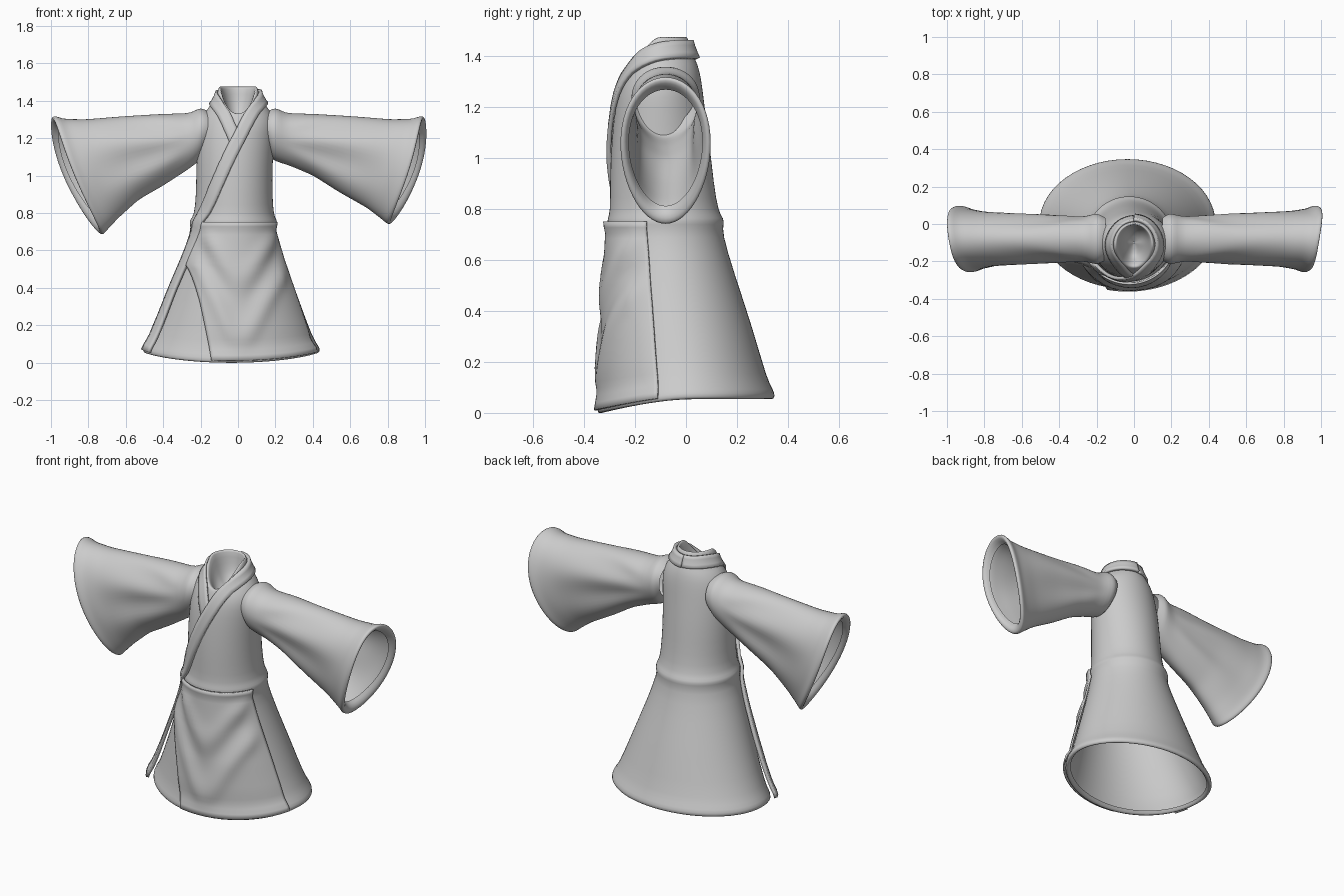
import bpy, math
from mathutils import Vector
from mathutils.bvhtree import BVHTree

if "Cube" in bpy.data.objects:
    bpy.data.objects.remove(bpy.data.objects["Cube"])

SEG = 28


def make(name, verts, faces, subsurf=0, thick=0):
    me = bpy.data.meshes.new(name)
    me.from_pydata([tuple(v) for v in verts], [], faces)
    me.polygons.foreach_set("use_smooth", [True] * len(faces))
    ob = bpy.data.objects.new(name, me)
    bpy.context.collection.objects.link(ob)
    if thick:
        m = ob.modifiers.new("thickness", 'SOLIDIFY')
        m.thickness, m.offset = thick, 0
    if subsurf:
        m = ob.modifiers.new("smooth", 'SUBSURF')
        m.levels = m.render_levels = subsurf
    return ob


def grid(name, rows, closed=False, flip=False, **kw):
    n = len(rows[0])
    faces = []
    for i in range(len(rows) - 1):
        for j in range(n if closed else n - 1):
            k = (j + 1) % n
            f = (i * n + j, i * n + k, (i + 1) * n + k, (i + 1) * n + j)
            faces.append(f[::-1] if flip else f)
    return make(name, [p for r in rows for p in r], faces, **kw)


# robe body: z, centre x, radius x, centre y, radius y, dip at the front
SKIRT = [
    (.070, -.035, .445, 0, .32, .05), (.048, -.035, .462, 0, .337, .057),
    (.062, -.035, .48, 0, .354, .057), (.092, -.035, .470, 0, .345, .05),
    (.125, -.035, .440, -.005, .327, .04), (.33, -.03, .36, -.03, .295, 0),
    (.55, -.03, .28, -.06, .25, 0), (.71, -.025, .225, -.08, .222, 0),
    (.74, -.025, .236, -.08, .231, 0), (.765, -.025, .234, -.08, .229, 0)]
TORSO = [
    (.785, -.022, .214, -.085, .214, 0), (.9, -.02, .205, -.095, .205, 0),
    (1.05, -.02, .205, -.1, .195, 0), (1.2, -.01, .205, -.103, .177, 0),
    (1.28, 0, .2, -.1, .165, .02), (1.35, 0, .175, -.1, .153, .06),
    (1.39, 0, .135, -.105, .141, .08), (1.43, 0, .112, -.11, .126, .1),
    (1.48, 0, .105, -.11, .117, .15), (1.475, 0, .092, -.11, .105, .15),
    (1.40, 0, .075, -.1, .09, .11), (1.32, 0, .05, -.1, .065, .06),
    (1.28, 0, .004, -.1, .004, 0)]


def ring_point(r, a, off=0):
    z, cx, rx, cy, ry, dip = r
    f = max(0, -math.sin(a)) ** 1.5
    return Vector((cx + (rx + off) * math.cos(a), cy + (ry + off) * math.sin(a), z - dip * f))


body = grid("robe_body", [[ring_point(r, 2 * math.pi * j / SEG) for j in range(SEG)]
                          for r in SKIRT + TORSO], closed=True, subsurf=1)
bpy.context.view_layer.update()
tree = BVHTree.FromObject(body, bpy.context.evaluated_depsgraph_get())


# front skirt panel overlapping the skirt, with swagged folds
def skirt_ring(z):
    rs = SKIRT[2:]
    for a, b in zip(rs, rs[1:]):
        if a[0] <= z <= b[0]:
            t = (z - a[0]) / (b[0] - a[0])
            return [u + (v - u) * t for u, v in zip(a, b)]
    return rs[-1]


rows = []
for i in range(31):
    z = .066 + .685 * i / 30
    r = skirt_ring(z)
    if z > .52:
        left = -.27 + .07 * (z - .52) / .23
    else:
        left = -.27 + .13 * ((.52 - z) / .46) ** .7
    a0 = -math.acos(max(-.95, (left - r[1]) / r[2]))
    row = []
    for j in range(37):
        a = a0 + (-.32 - a0) * j / 36
        x = r[1] + r[2] * math.cos(a)
        fold = 0
        for base, amp in ((.16, .014), (.32, -.007), (.46, .012)):
            d = z - base - 1.9 * (math.hypot(x - .01, .06) - .06)
            fold += amp * math.exp(-(d / .08) ** 2)
        fade = min(1, j / 6, (36 - j) / 6, max(0, .74 - z) / .1, (z - .06) / .1)
        row.append(ring_point(r, a, .010 + fold * fade - .006 * max(0, .2 - z) / .13))
    rows.append(row)
grid("front_panel", rows, thick=.010)


# collar bands laid over the body surface
def band(name, pts, width, lift, thick, tail_lift=0):
    pts = [Vector(p) for p in pts]
    path = [a.lerp(b, k / 5) for a, b in zip(pts, pts[1:]) for k in range(5)] + [pts[-1]]
    for _ in range(4):
        path = [path[0]] + [(path[i - 1] + path[i] * 2 + path[i + 1]) / 4
                            for i in range(1, len(path) - 1)] + [path[-1]]
    rows = []
    for i, c in enumerate(path):
        t = (path[min(i + 1, len(path) - 1)] - path[max(i - 1, 0)]).normalized()
        loc, n, _, _ = tree.find_nearest(c)
        side = n.cross(t).normalized()
        row = []
        for k in (-1, -.4, .4, 1):
            q, m, _, _ = tree.find_nearest(loc + n * .02 + side * k * width / 2)
            row.append(q + m * (lift + tail_lift * max(0, .55 - c.z) / .5))
        rows.append(row)
    return grid(name, rows, thick=thick)


band("under_lapel", [(0, .05, 1.43), (-.07, .03, 1.43), (-.13, -.04, 1.43), (-.13, -.12, 1.41),
                     (-.085, -.22, 1.35), (-.04, -.28, 1.25), (0, -.3, 1.16)], .07, .007, .012)
band("long_collar", [(0, .05, 1.43), (.07, .03, 1.43), (.13, -.04, 1.43), (.125, -.12, 1.41),
                     (.075, -.23, 1.34), (.01, -.29, 1.21), (-.05, -.31, 1.1), (-.1, -.3, .99),
                     (-.155, -.28, .87), (-.21, -.22, .75), (-.265, -.2, .62), (-.35, -.16, .4),
                     (-.43, -.16, .2), (-.49, -.16, .06)], .072, .012, .018, .024)

# wide sleeves: top x, top z, left bottom x, z, right bottom x, z, half depth
SLEEVE = [
    (.15, 1.34, .16, 1.13, .16, 1.13, .115), (.185, 1.358, .2, 1.09, .18, 1.09, .135),
    (.21, 1.362, .215, 1.07, .20, 1.075, .135), (.25, 1.335, .27, 1.03, .27, 1.055, .12),
    (.42, 1.330, .40, .945, .40, 1.0, .124), (.62, 1.318, .53, .87, .54, .91, .132),
    (.82, 1.302, .64, .77, .69, .825, .148), (.94, 1.306, .705, .70, .78, .755, .165),
    (.975, 1.322, .72, .68, .80, .735, .180), (.996, 1.318, .74, .687, .82, .742, .177),
    (.99, 1.295, .75, .725, .825, .78, .155), (.95, 1.27, .73, .76, .80, .81, .145)]


def sleeve(name, s):
    table = []
    for i, r in enumerate(SLEEVE):
        table.append(r)
        if 3 <= i < 7:
            for t in (1 / 3, 2 / 3):
                table.append([a + (b - a) * t for a, b in zip(r, SLEEVE[i + 1])])
    rows = []
    for tx, tz, lx, lz, rx, rz, w in table:
        bx, bz = (lx, lz) if s < 0 else (rx, rz)
        cuff = min(1, max(0, (tx - .4) / .5))
        ease = max(0, math.sin(math.pi * min(1, max(0, (tx - .24) / .66))))
        row = []
        for j in range(SEG):
            a = 2 * math.pi * j / SEG
            c, sn = math.cos(a), math.sin(a)
            u = (1 + c) / 2
            x = bx + (tx - bx) * u + cuff * (.04 * sn * sn + .03 * sn)
            z = bz + (tz - bz) * u
            # creases fanning out from the armpit
            fan = math.atan2(1.2 - z, x - .15)
            ripple = .014 * ease * math.sin(13 * fan + 1) * sn
            row.append(Vector((s * x, -.08 + sn * w * (1 + .1 * c) + ripple, z)))
        rows.append(row)
    grid(name, rows, closed=True, flip=s > 0, subsurf=1)


sleeve("left_sleeve", -1)
sleeve("right_sleeve", 1)
